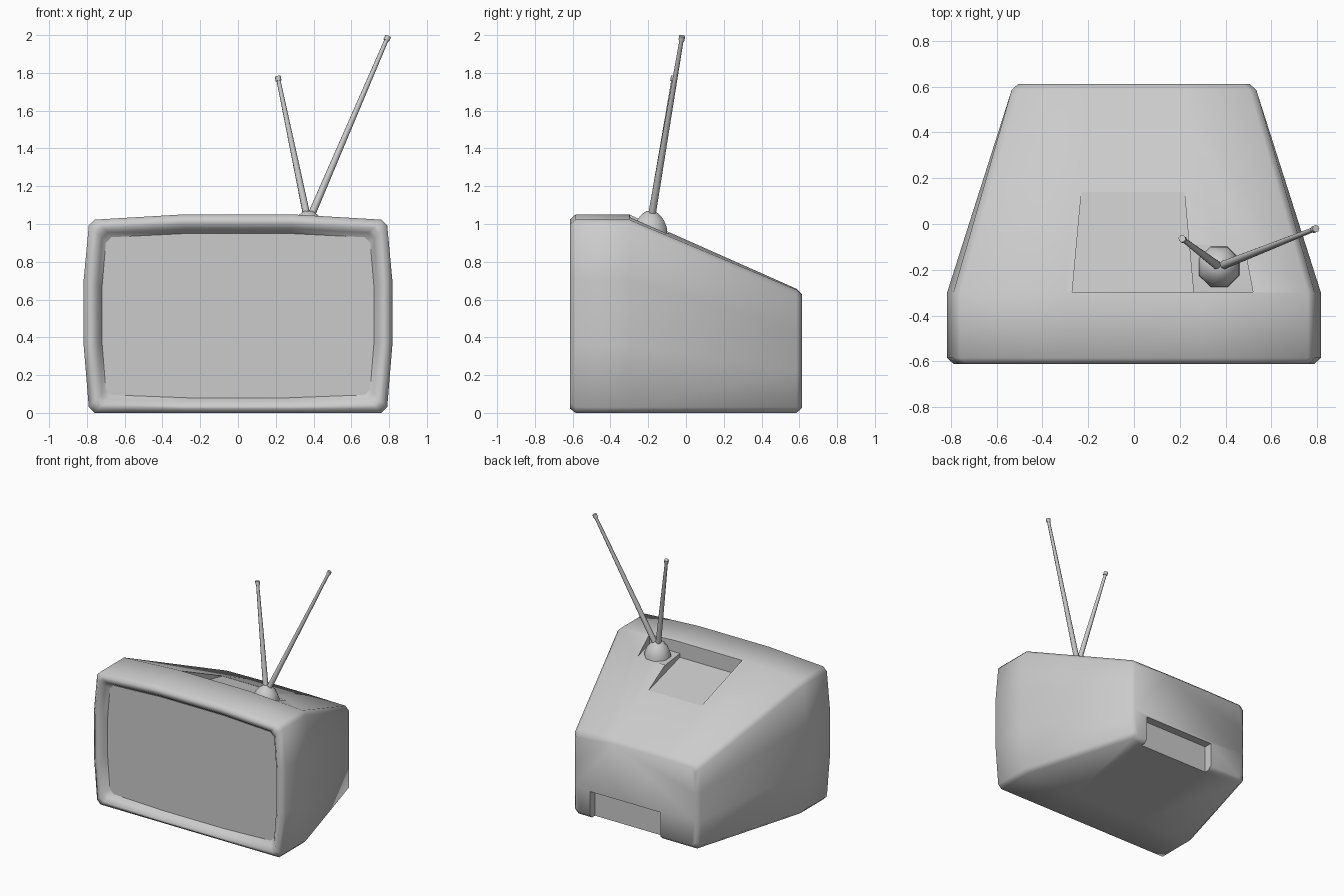
import bpy, bmesh, math
from mathutils import Vector

if "Cube" in bpy.data.objects:
    bpy.data.objects.remove(bpy.data.objects["Cube"])


def loft(name, rings):
    """Closed skin through a list of equal-length rings, capped at both ends."""
    bm = bmesh.new()
    loops = [[bm.verts.new(p) for p in r] for r in rings]
    n = len(rings[0])
    for a, b in zip(loops, loops[1:]):
        for i in range(n):
            j = (i + 1) % n
            bm.faces.new((a[i], a[j], b[j], b[i]))
    bm.faces.new(loops[0])
    bm.faces.new(loops[-1][::-1])
    bmesh.ops.recalc_face_normals(bm, faces=bm.faces)
    me = bpy.data.meshes.new(name)
    bm.to_mesh(me)
    bm.free()
    ob = bpy.data.objects.new(name, me)
    bpy.context.collection.objects.link(ob)
    return ob


def activate(ob):
    bpy.ops.object.select_all(action='DESELECT')
    ob.select_set(True)
    bpy.context.view_layer.objects.active = ob


def smooth(ob, angle):
    activate(ob)
    bpy.ops.object.shade_smooth_by_angle(angle=math.radians(angle))


def section(y, w, z0, z1, side=0.0, top=0.0, bottom=0.0, c=0.03):
    """Bowed rounded-rectangle cross-section at depth y."""
    h = z1 - z0
    half = [(0.38 * w, z0), (w - c, z0 + bottom), (w, z0 + bottom + c),
            (w + side, z0 + 0.34 * h), (w + side, z0 + 0.67 * h),
            (w, z1 - top - c), (w - c, z1 - top), (0.38 * w, z1)]
    return [(x, y, z) for x, z in half] + [(-x, y, z) for x, z in half[::-1]]


def cut(ob, cutter):
    m = ob.modifiers.new("cut", 'BOOLEAN')
    m.operation = 'DIFFERENCE'
    m.solver = 'EXACT'
    m.object = cutter
    activate(ob)
    bpy.ops.object.modifier_apply(modifier=m.name)
    bpy.data.objects.remove(cutter, do_unlink=True)


# cabinet: screen well, rounded front frame, straight box, tapered back
well = section(-0.555, 0.70, 0.08, 0.95, 0.02, 0.02, 0.015)
cabinet = loft("cabinet", [
    well,
    section(-0.590, 0.72, 0.06, 0.975, 0.02, 0.02, 0.012),
    section(-0.613, 0.745, 0.035, 1.00, 0.02, 0.02, 0.008),
    section(-0.613, 0.765, 0.022, 1.025, 0.022, 0.025, 0.004),
    section(-0.585, 0.79, 0.0, 1.05, 0.027, 0.027),
    section(-0.300, 0.79, 0.0, 1.05, 0.027, 0.027),
    section(0.585, 0.535, 0.0, 0.657, 0.0, 0.005),
    section(0.613, 0.505, 0.025, 0.63, 0.0, 0.003),
])


def wedge(x0, x1, y1, z0, z1, taper):
    """Cutter whose floor runs out into the sloping top at y1."""
    y0 = -0.297
    return loft("cutter", [
        [(x0[0], y0, z0), (x0[1], y0, z0), (x0[1], y0, 1.3), (x0[0], y0, 1.3)],
        [(x1[0], y1, z1), (x1[1], y1, z1), (x1[1], y1, 1.3), (x1[0], y1, 1.3)]])


# wide hand recess and shallow antenna seat in the top, socket notch in the back
cut(cabinet, wedge((-0.27, 0.26), (-0.23, 0.22), 0.14, 0.93, 0.853, 0.04))
cut(cabinet, wedge((0.235, 0.52), (0.235, 0.48), -0.09, 0.96, 0.952, 0.04))
cut(cabinet, loft("cutter", [
    [(x, y, z) for x, y in ((-0.21, 0.55), (0.39, 0.55), (0.39, 0.75), (-0.21, 0.75))]
    for z in (-0.1, 0.21)]))
smooth(cabinet, 50)

# screen panel
screen = loft("screen", [[(x, -0.558, z) for x, y, z in well],
                         [(x, -0.553, z) for x, y, z in well]])
smooth(screen, 30)


def round_rod(name, a, b, stations, sides):
    """Round part along a-b; stations are (distance from a, radius)."""
    a, b = Vector(a), Vector(b)
    d = (b - a).normalized()
    q = d.to_track_quat('Z', 'Y')
    ring = [2 * math.pi * (i + 0.5) / sides for i in range(sides)]
    ob = loft(name, [[a + q @ Vector((r * math.cos(t), r * math.sin(t), s)) for t in ring]
                     for s, r in stations])
    return ob


# domed antenna base
dome = round_rod("antenna_base", (0.372, -0.188, 0.94), (0.372, -0.188, 1.07),
                 [(0, 0.097), (0.04, 0.094), (0.08, 0.077), (0.11, 0.052), (0.13, 0.022)], 8)
smooth(dome, 50)

# two rods with small end caps
for name, a, b in (("long_antenna", (0.385, -0.182, 1.04), (0.795, -0.02, 1.995)),
                   ("short_antenna", (0.365, -0.182, 1.04), (0.21, -0.064, 1.782))):
    n = (Vector(b) - Vector(a)).length
    rod = round_rod(name, a, b, [(0, 0.02), (n - 0.025, 0.011),
                                 (n - 0.025, 0.016), (n, 0.016)], 8)
    smooth(rod, 50)
